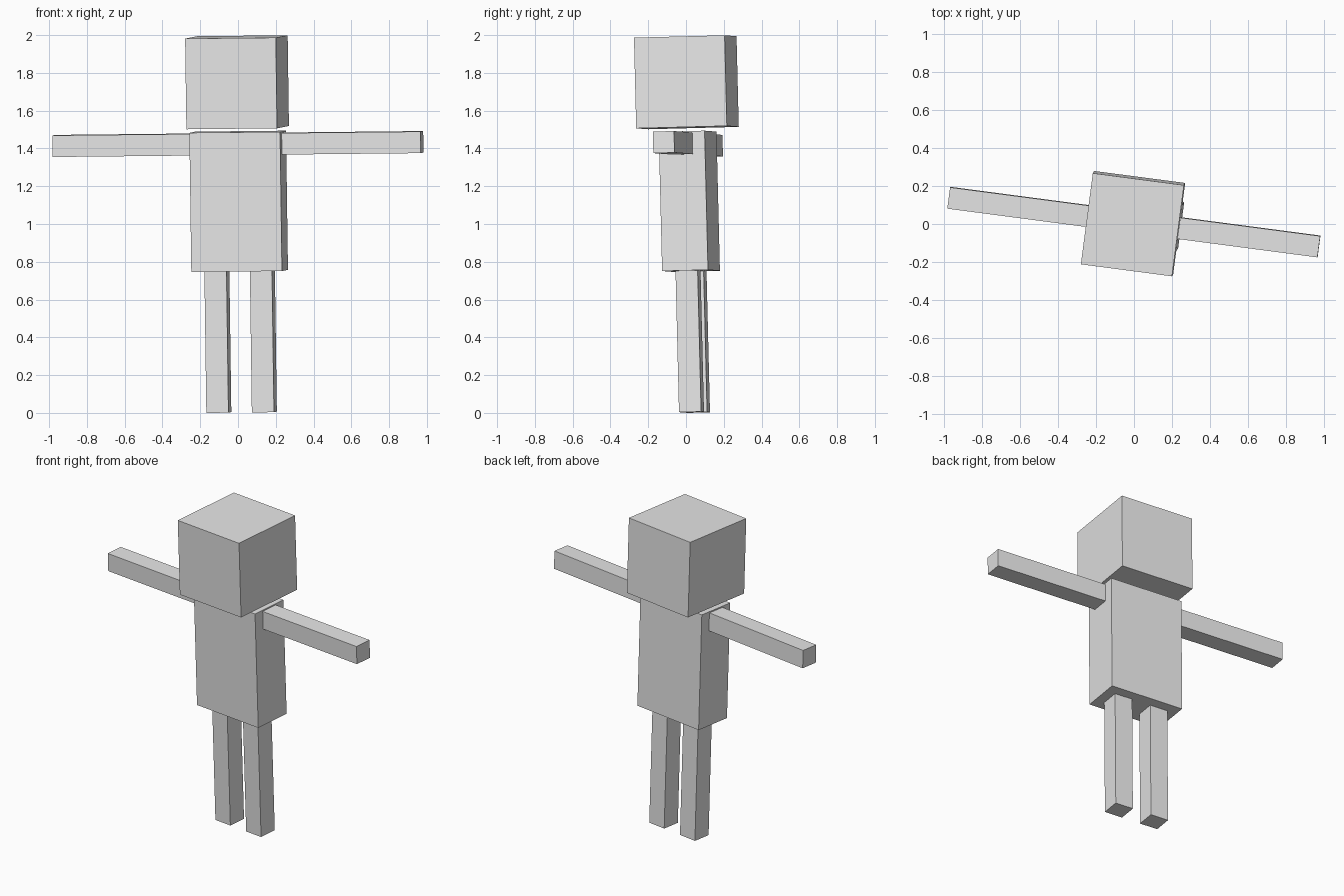
import bpy
from math import radians
from mathutils import Euler, Matrix, Vector

cube = bpy.data.objects.get("Cube")
if cube:
    bpy.data.objects.remove(cube, do_unlink=True)

# Single plain colour
grey = bpy.data.materials.new("plain_grey")
grey.use_nodes = True
colour = (0.8, 0.8, 0.8, 1)
grey.diffuse_color = colour
grey.node_tree.nodes["Principled BSDF"].inputs["Base Color"].default_value = colour

# The whole figure is turned and leans very slightly
pose = Matrix.Translation((0.019, 0.045, 0)) @ Euler(
    (radians(1.5), radians(-0.6), radians(-7.5))).to_matrix().to_4x4()


def block(name, x, z, depth):
    """Box spanning the x and z ranges, centred in depth."""
    bpy.ops.mesh.primitive_cube_add(size=1)
    ob = bpy.context.object
    ob.name = name
    size = Vector((x[1] - x[0], depth, z[1] - z[0]))
    centre = Vector((sum(x) / 2, 0, sum(z) / 2))
    ob.data.transform(Matrix.Translation(centre) @ Matrix.Diagonal(size).to_4x4())
    ob.matrix_world = pose
    ob.data.materials.append(grey)


# Head and torso
block("head", (-0.242, 0.242), (1.511, 1.991), 0.484)
block("torso", (-0.242, 0.242), (0.752, 1.489), 0.245)

# Limbs on both sides
for side, s in (("left", 1), ("right", -1)):
    block(side + "_arm", sorted((s * 0.242, s * 0.983)), (1.367, 1.481), 0.113)
    block(side + "_leg", sorted((s * 0.0625, s * 0.1805)), (0.0034, 0.752), 0.118)
